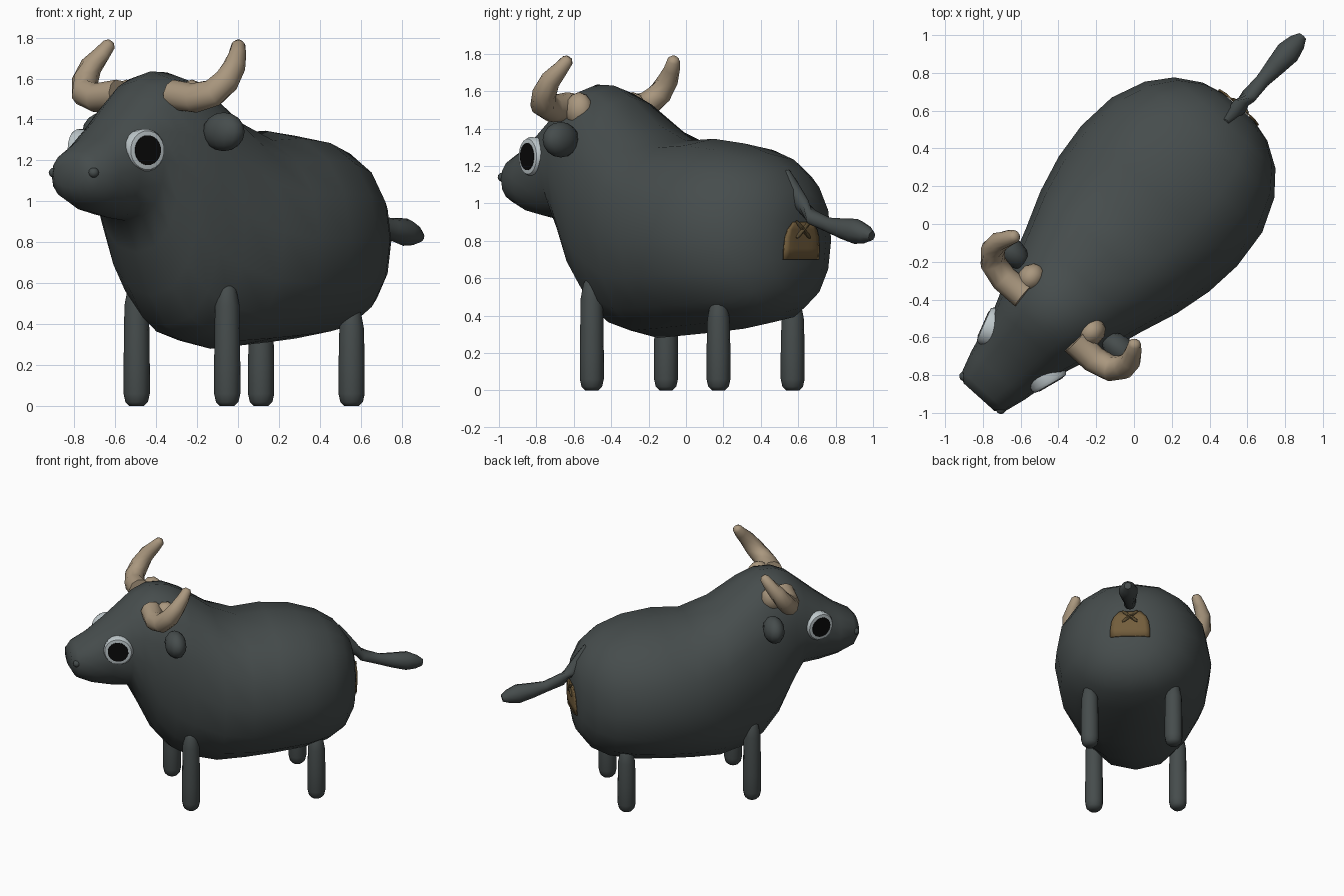
import bpy, bmesh, math
from mathutils import Vector, Matrix
from mathutils.bvhtree import BVHTree

cube = bpy.data.objects.get("Cube")
if cube:
    bpy.data.objects.remove(cube)

# The animal is modelled facing -y, then every part is turned to stand diagonally
TURN = math.radians(-41.9)


def material(name, rgb):
    m = bpy.data.materials.new(name)
    m.use_nodes = True
    m.diffuse_color = (*rgb, 1)
    m.node_tree.nodes["Principled BSDF"].inputs["Base Color"].default_value = (*rgb, 1)
    return m


HIDE = material("charcoal hide", (0.061, 0.073, 0.073))
HORN = material("tan horn", (0.40, 0.31, 0.21))
WHITE = material("eye white", (0.52, 0.58, 0.60))
BLACK = material("pupil black", (0.003, 0.003, 0.003))
PATCH = material("brown patch", (0.17, 0.11, 0.045))
STITCH = material("dark stitch", (0.10, 0.07, 0.03))


def finish(name, bm, mat, angle=60):
    bmesh.ops.recalc_face_normals(bm, faces=bm.faces)
    me = bpy.data.meshes.new(name)
    bm.to_mesh(me)
    bm.free()
    me.materials.append(mat)
    ob = bpy.data.objects.new(name, me)
    bpy.context.collection.objects.link(ob)
    ob.rotation_euler.z = TURN
    bpy.ops.object.select_all(action='DESELECT')
    ob.select_set(True)
    bpy.context.view_layer.objects.active = ob
    bpy.ops.object.shade_smooth_by_angle(angle=math.radians(angle))
    return ob


def loft(rings):
    """Skin a list of equal-length point rings and close both ends."""
    bm = bmesh.new()
    rows = [[bm.verts.new(p) for p in ring] for ring in rings]
    n = len(rows[0])
    for a, b in zip(rows, rows[1:]):
        for i in range(n):
            j = (i + 1) % n
            bm.faces.new((a[i], a[j], b[j], b[i]))
    bm.faces.new(rows[0])
    bm.faces.new(rows[-1])
    return bm


def tube(path, sides=10):
    """Round tube through (point, radius) pairs."""
    pts = [Vector(p) for p, r in path]
    rings = []
    for i, (p, r) in enumerate(path):
        d = (pts[min(i + 1, len(pts) - 1)] - pts[max(i - 1, 0)]).normalized()
        side = d.cross(Vector((0.3, 1, 0.2)) if abs(d.y) < 0.8 else Vector((1, 0, 0))).normalized()
        up = d.cross(side)
        rings.append([pts[i] + r * (math.cos(a) * side + math.sin(a) * up)
                      for a in (math.tau * k / sides for k in range(sides))])
    return loft(rings)


def ball(center, size, u=14, v=10, turn=Matrix()):
    bm = bmesh.new()
    m = Matrix.Translation(center) @ turn @ Matrix.Diagonal((*size, 1))
    bmesh.ops.create_uvsphere(bm, u_segments=u, v_segments=v, radius=1, matrix=m)
    return bm


# Body and head: stations of (y, bottom, top, half width)
stations = [
    (-1.23, 1.07, 1.20, .11), (-1.19, 1.0, 1.25, .155), (-1.08, .95, 1.31, .19),
    (-.95, .92, 1.41, .22), (-.82, .905, 1.52, .255), (-.74, .75, 1.59, .285),
    (-.64, .54, 1.635, .33), (-.52, .39, 1.63, .37), (-.4, .32, 1.57, .41),
    (-.2, .28, 1.42, .485), (0, .295, 1.335, .535), (.2, .31, 1.345, .555),
    (.42, .33, 1.32, .535), (.6, .36, 1.265, .46), (.72, .42, 1.19, .36),
    (.8, .53, 1.08, .23), (.83, .66, .97, .11)]


def section(y, low, high, w, sides=16):
    mid, h = (low + high) / 2, (high - low) / 2
    ring = []
    for k in range(sides):
        s, c = math.sin(math.tau * k / sides), math.cos(math.tau * k / sides)
        ring.append((w * math.copysign(abs(s) ** .88, s), y,
                     mid + h * math.copysign(abs(c) ** .93, c)))
    return ring


bm = loft([section(*s) for s in stations])
skin = BVHTree.FromBMesh(bm)
finish("body", bm, HIDE, 80)

# Legs: lathed posts with rounded ends
for end, y, top in (("front", -.41, .61), ("rear", .5, .5)):
    for side, s in (("left", 1), ("right", -1)):
        x = .297 * s
        path = [((x, y, z), r) for z, r in (
            (0, .035), (.02, .055), (.06, .064), (.2, .064),
            (top - .12, .06), (top - .04, .045), (top, .02))]
        finish(f"{end}_{side}_leg", tube(path, 12), HIDE)

# Horns, ears, eyes and nostrils on both sides
for side, s in (("left", 1), ("right", -1)):
    horn = [((.18, -.67, 1.52), .076), ((.32, -.675, 1.505), .073), ((.42, -.65, 1.53), .07),
            ((.465, -.60, 1.59), .065), ((.47, -.55, 1.66), .055),
            ((.445, -.50, 1.72), .043), ((.425, -.47, 1.765), .034), ((.42, -.46, 1.78), .018)]
    finish(f"{side}_horn", tube([((x * s, y, z), r) for (x, y, z), r in horn]), HORN)

    bm = bmesh.new()
    bmesh.ops.create_icosphere(bm, subdivisions=2, radius=1, matrix=Matrix.Translation(
        (.215 * s, -.575, 1.5)) @ Matrix.Diagonal((.07, .08, .095, 1)))
    finish(f"{side}_horn_root", bm, HORN)

    finish(f"{side}_ear", ball((.395 * s, -.545, 1.34), (.12, .075, .095), 12, 8), HIDE)

    # Eye: a flat rimmed disc facing outward and slightly forward
    n = Vector((.95 * s, -.31, 0)).normalized()
    c = Vector((.205 * s, -.915, 1.25))
    rim = [(c + n * d, r) for d, r in ((-.05, .1), (.015, .105), (.033, .095), (.036, .076))]
    finish(f"{side}_eye", tube(rim, 20), WHITE, 40)
    pupil = [(c + n * d, r) for d, r in ((.03, .074), (.039, .073))]
    finish(f"{side}_pupil", tube(pupil, 20), BLACK, 40)

    finish(f"{side}_nostril", ball((.13 * s, -1.2, 1.14), (.027, .027, .025), 10, 6), HIDE)

# Tail with a thick tuft
tail = [(.72, 1.17, .02), (.77, 1.08, .038), (.83, .99, .045), (.91, .925, .043), (1.02, .885, .04),
        (1.12, .865, .055), (1.22, .85, .068), (1.29, .835, .05), (1.335, .825, .025)]
finish("tail", tube([((0, y, z), r) for y, z, r in tail]), HIDE)


def on_rump(x, z, lift):
    """Point on the hindquarters, lifted off the hide."""
    hit, normal, _, _ = skin.ray_cast(Vector((x, 2, z)), Vector((0, -1, 0)))
    return hit + Vector((0, lift, 0))


# Sewn patch: a thin plate following the rump, narrower at the top
bm = bmesh.new()
rows = []
for z, w in ((.70, .14), (.76, .14), (.82, .132), (.86, .115), (.90, .075)):
    rows.append([bm.verts.new(on_rump(w * k / 4, z, .007)) for k in range(-4, 5)])
for a, b in zip(rows, rows[1:]):
    for i in range(8):
        bm.faces.new((a[i], a[i + 1], b[i + 1], b[i]))
ob = finish("rump_patch", bm, PATCH)
plate = ob.modifiers.new("thickness", 'SOLIDIFY')
plate.thickness = .009
plate.offset = 0

# Crossed stitches
for name, s in (("stitch_a", 1), ("stitch_b", -1)):
    path = [(on_rump(s * t * .055, .86 + t * .045, .012), .012 if abs(t) < 1 else .006)
            for t in (-1, -.7, 0, .7, 1)]
    finish(name, tube(path, 6), STITCH)
